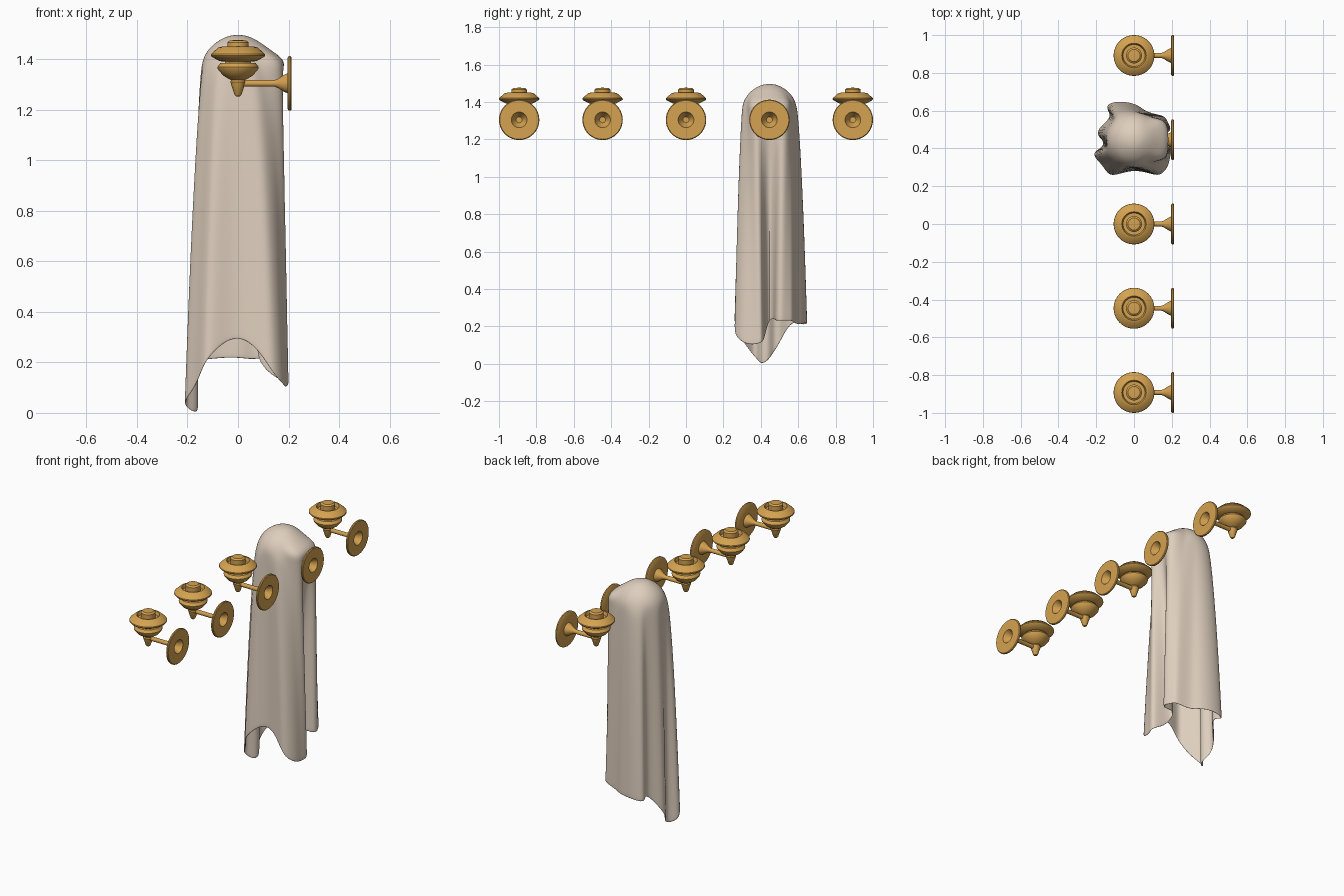
import bpy, bmesh, math
from mathutils import Matrix

if "Cube" in bpy.data.objects:
    bpy.data.objects.remove(bpy.data.objects["Cube"])


def material(name, rgb):
    m = bpy.data.materials.new(name)
    m.diffuse_color = (*rgb, 1)
    m.use_nodes = True
    m.node_tree.nodes["Principled BSDF"].inputs["Base Color"].default_value = m.diffuse_color
    return m


brass = material("brass", (0.66, 0.36, 0.08))
linen = material("linen", (0.73, 0.62, 0.51))


def finish(bm, name, mat, loc, angle=35):
    bmesh.ops.recalc_face_normals(bm, faces=bm.faces)
    me = bpy.data.meshes.new(name)
    bm.to_mesh(me)
    bm.free()
    ob = bpy.data.objects.new(name, me)
    bpy.context.collection.objects.link(ob)
    ob.location = loc
    me.materials.append(mat)
    bpy.ops.object.select_all(action='DESELECT')
    ob.select_set(True)
    bpy.context.view_layer.objects.active = ob
    bpy.ops.object.shade_smooth_by_angle(angle=math.radians(angle))
    return ob


def lathe(name, profile, loc, axis='Z', steps=40):
    """Revolve (radius, height) points around z, then turn to the given axis."""
    bm = bmesh.new()
    vs = [bm.verts.new((r, 0, h)) for r, h in profile]
    es = [bm.edges.new(p) for p in zip(vs, vs[1:])]
    bmesh.ops.spin(bm, geom=vs + es, cent=(0, 0, 0), axis=(0, 0, 1),
                   angle=2 * math.pi, steps=steps)
    bmesh.ops.remove_doubles(bm, verts=bm.verts, dist=1e-4)
    if axis == 'X':
        bm.transform(Matrix.Rotation(math.pi / 2, 4, 'Y'))
    return finish(bm, name, brass, loc)


# Knob: capped bowl, second disc and tapered finial
KNOB = [(0, 1.477), (.032, 1.475), (.042, 1.467), (.042, 1.43), (.058, 1.43),
        (.065, 1.45), (.078, 1.447), (.107, 1.421), (.108, 1.415), (.103, 1.409),
        (.072, 1.393), (.052, 1.391), (.052, 1.386), (.07, 1.385), (.082, 1.369),
        (.08, 1.361), (.06, 1.337), (.036, 1.322), (.027, 1.318), (.030, 1.310),
        (.026, 1.297), (.014, 1.260), (.009, 1.254), (0, 1.253)]
# Arm flaring into the wall plate, hollow at the back
ARM = [(0, 0), (.013, 0), (.013, .145), (.018, .158), (.032, .18), (.040, .197),
       (.102, .197), (.108, .201), (.108, .208), (.104, .212), (.042, .212),
       (.034, .195), (.016, .170), (0, .170)]

SPACING = .446
for i in range(5):
    y = (i - 2) * SPACING
    lathe(f"hook_knob_{i + 1}", KNOB, (0, y, 0))
    lathe(f"hook_arm_and_plate_{i + 1}", ARM, (0, y, 1.305), 'X')

# Cloth hem outline (x, y, z), counterclockwise from the slit on the right
HEM = [(.07, 0, .24), (.11, .025, .24), (.18, .03, .23), (.20, .06, .23),
       (.175, .10, .23), (.165, .125, .23), (.12, .135, .22), (.06, .15, .21),
       (.03, .18, .215), (-.04, .205, .22), (-.13, .20, .21), (-.15, .17, .21),
       (-.12, .13, .23), (-.15, .09, .18), (-.19, .06, .12), (-.195, .02, .06),
       (-.16, -.005, .02), (-.165, -.04, -.005), (-.21, -.06, .02),
       (-.215, -.09, .05), (-.17, -.13, .10), (-.14, -.185, .19),
       (-.10, -.19, .24), (-.03, -.165, .30), (.04, -.165, .29),
       (.10, -.185, .22), (.145, -.19, .15), (.185, -.14, .11),
       (.19, -.09, .10), (.205, -.05, .11), (.19, -.03, .12), (.11, -.02, .16)]
N = len(HEM)


def bump(a):
    """Extra reach where the cloth lies over the arm."""
    return .05 * min(1, max(0, (math.cos(a) - .6) / .25))


bm = bmesh.new()
angles = [2 * math.pi * k / N for k in range(N)]
rings = []
# Dome over the knob
for r, z, b in [(.045, 1.492, 0), (.09, 1.467, 0), (.122, 1.435, .2)]:
    rings.append([bm.verts.new(((r + b * bump(a)) * math.cos(a),
                                (r + b * bump(a)) * math.sin(a), z)) for a in angles])
# Hanging folds blended from round shoulder to hem outline
for t in (0, .04, .08, .14, .22, .32, .45, .6, .75, .88, .97, 1):
    w = t ** .55
    ring = []
    for a, (hx, hy, hz) in zip(angles, HEM):
        r = .143 + bump(a)
        ring.append(bm.verts.new((r * math.cos(a) * (1 - w) + hx * w,
                                  r * math.sin(a) * (1 - w) + hy * w,
                                  1.395 * (1 - t) + hz * t)))
    rings.append(ring)
crown = bm.verts.new((0, 0, 1.498))
for k in range(N):
    n = (k + 1) % N
    bm.faces.new((crown, rings[0][k], rings[0][n]))
    for up, low in zip(rings, rings[1:]):
        bm.faces.new((up[k], low[k], low[n], up[n]))
cloth = finish(bm, "draped_cloth", linen, (0, SPACING, 0), 80)
thick = cloth.modifiers.new("thickness", 'SOLIDIFY')
thick.thickness = .006
thick.offset = -1
smooth = cloth.modifiers.new("smooth", 'SUBSURF')
smooth.levels = smooth.render_levels = 2
